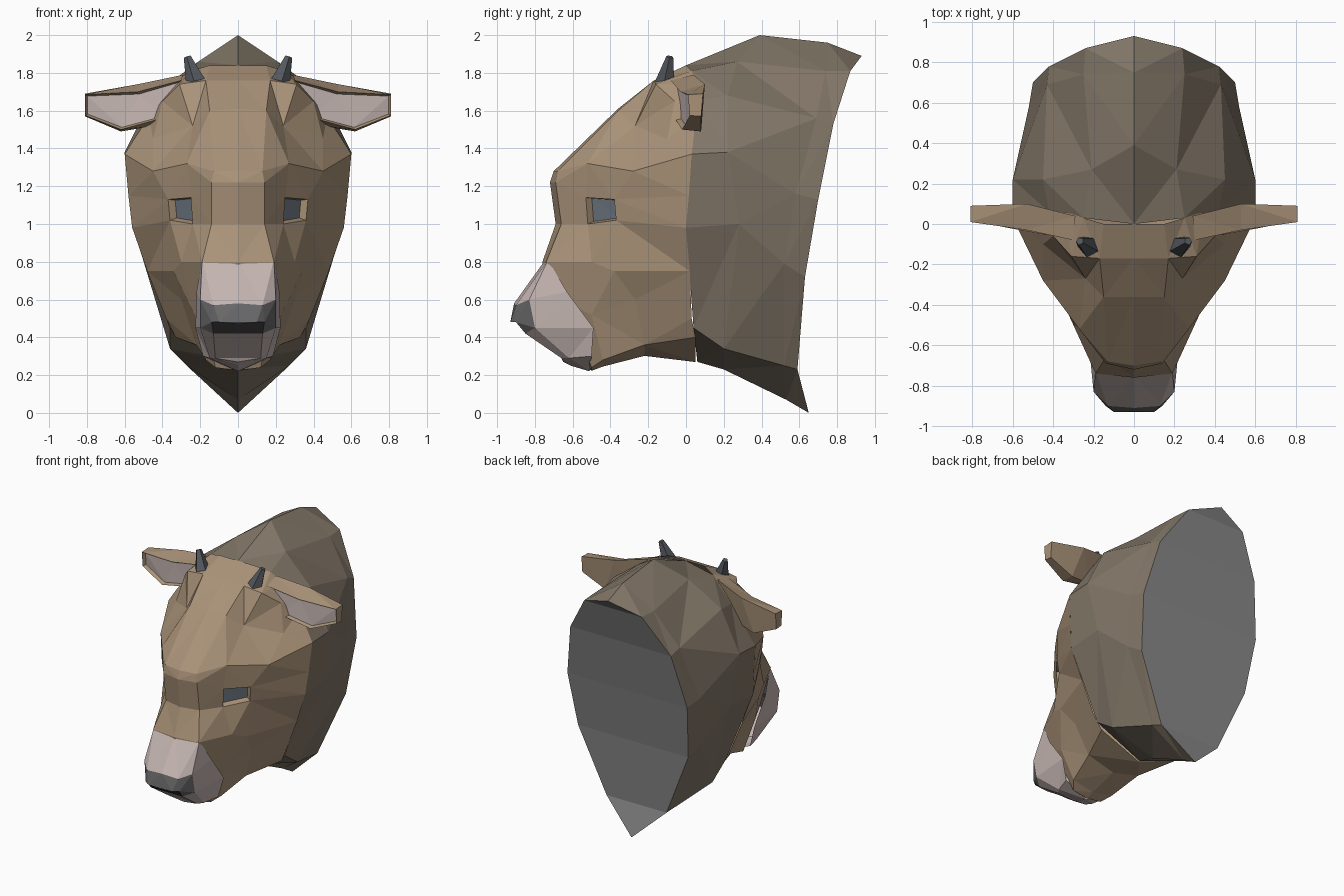
import bpy, bmesh
from mathutils import Vector

if "Cube" in bpy.data.objects:
    bpy.data.objects.remove(bpy.data.objects["Cube"])


def mat(name, rgb):
    m = bpy.data.materials.new(name)
    m.diffuse_color = (*rgb, 1)
    m.use_nodes = True
    m.node_tree.nodes["Principled BSDF"].inputs["Base Color"].default_value = m.diffuse_color
    return m


TAN = mat("tan_hide", (0.40, 0.29, 0.19))
NECK = mat("neck_hide", (0.22, 0.18, 0.135))
PALE = mat("pale_skin", (0.55, 0.46, 0.44))
GREY = mat("grey_nose", (0.14, 0.14, 0.145))
DARK = mat("dark_mouth", (0.035, 0.035, 0.035))
HORN = mat("horn", (0.09, 0.10, 0.115))
EYE = mat("eye", (0.16, 0.19, 0.23))
CUT = mat("cut_face", (0.25, 0.25, 0.25))


def finish(name, bm, mats):
    """Triangulate a right-hand half and mirror it over x."""
    bmesh.ops.remove_doubles(bm, verts=bm.verts, dist=0.0005)
    bmesh.ops.triangulate(bm, faces=bm.faces[:])
    me = bpy.data.meshes.new(name)
    bm.to_mesh(me)
    bm.free()
    for m in mats:
        me.materials.append(m)
    ob = bpy.data.objects.new(name, me)
    bpy.context.collection.objects.link(ob)
    mod = ob.modifiers.new("mirror", 'MIRROR')
    mod.use_clip = True
    mod.merge_threshold = 0.001
    return ob


def loft(rows, ring=False, flip=False):
    """Skin rows of points; returns the bmesh, its verts and a face grid."""
    bm = bmesh.new()
    vs = [[bm.verts.new(p) for p in r] for r in rows]
    n = len(rows[0])
    grid = []
    for a, b in zip(vs, vs[1:]):
        line = []
        for j in range(n if ring else n - 1):
            k = (j + 1) % n
            q = [a[j], b[j], b[k], a[k]]
            line.append(bm.faces.new(q[::-1] if flip else q))
        grid.append(line)
    bm.normal_update()
    return bm, vs, grid


def to_middle(row, drop=0.0):
    """Copy of a row pulled onto the centre plane, to close a half shape."""
    return [(0, y, z - drop * x * x) for x, y, z in row]


# Head: rows run from crown to jaw, columns from the middle to the neck
skull = [
    [(0, 0, 1.84), (.15, 0, 1.84), (.25, .03, 1.81), (.34, .06, 1.74), (.42, .06, 1.65)],
    [(0, -.17, 1.76), (.17, -.17, 1.76), (.31, -.16, 1.74), (.40, -.06, 1.65), (.47, .05, 1.57)],
    [(0, -.36, 1.61), (.15, -.36, 1.60), (.24, -.27, 1.52), (.45, -.10, 1.45), (.55, .04, 1.45)],
    [(0, -.70, 1.28), (.13, -.68, 1.28), (.27, -.52, 1.32), (.45, -.28, 1.28), (.60, .03, 1.37)],
]
face = [
    [(0, -.72, 1.22), (.14, -.69, 1.22), (.25, -.53, 1.14), (.37, -.38, 1.13), (.58, .015, 1.15)],
    [(0, -.69, 1.0), (.14, -.66, 1.0), (.24, -.52, 1.0), (.36, -.37, 1.02), (.56, 0, .98)],
    [(0, -.76, .80), (.19, -.74, .80), (.30, -.50, .80), (.34, -.38, .75), (.48, .02, .75)],
    [(0, -.76, .60), (.19, -.62, .58), (.23, -.50, .52), (.30, -.27, .60), (.38, .03, .50)],
    [(0, -.51, .23), (.12, -.50, .24), (.17, -.44, .28), (.22, -.22, .36), (.33, .05, .40)],
]
bm, vs, grid = loft(skull + face + [to_middle(face[-1], 1.2)])
# Eyes are sunk into one facet on each side
eye = grid[4][2]
bmesh.ops.inset_individual(bm, faces=[eye], thickness=0.012, depth=-0.04)
eye.material_index = 1
finish("head", bm, [TAN, EYE])

# Neck: three rings and the flat cut at the back
neck = [
    [(0, 0, 1.84), (.25, .03, 1.81), (.42, .06, 1.65), (.60, .03, 1.37), (.56, 0, .98), (.36, .04, .45), (0, .06, .27)],
    [(0, .39, 2.0), (.21, .27, 1.86), (.45, .22, 1.68), (.60, .22, 1.38), (.56, .28, 1.0), (.36, .20, .34), (0, .20, .23)],
    [(0, .75, 1.96), (.25, .74, 1.81), (.43, .69, 1.56), (.52, .58, 1.16), (.49, .52, .79), (.27, .52, .25), (0, .53, .07)],
    [(0, .93, 1.89), (.24, .87, 1.81), (.42, .78, 1.53), (.50, .70, 1.13), (.46, .63, .72), (.25, .59, .23), (0, .65, 0)],
]
bm, vs, grid = loft(neck + [to_middle(neck[-1])], flip=True)
for f in grid[-1]:
    f.material_index = 1
finish("neck", bm, [NECK, CUT])

# Muzzle: pale sleeve, grey nose rim and dark mouth
muzzle = [
    [(0, -.745, .81), (.19, -.73, .81), (.22, -.63, .64), (.225, -.49, .45), (.185, -.50, .30), (0, -.51, .22)],
    [(0, -.91, .58), (.13, -.90, .57), (.20, -.83, .60), (.20, -.80, .45), (.15, -.62, .29), (0, -.61, .25)],
    [(0, -.93, .47), (.10, -.93, .48), (.14, -.90, .48), (.13, -.85, .42), (.12, -.66, .29), (0, -.65, .27)],
]
bm, vs, grid = loft(muzzle + [to_middle(muzzle[-1])])
for i, line in enumerate(grid):
    for f in line:
        if i and f.calc_center_median().z > 0.37:
            f.material_index = i
finish("muzzle", bm, [PALE, GREY, DARK])

# Ears: tapering box with a hollow pale front
ear = [
    [(.30, -.08, 1.76), (.29, .04, 1.79), (.44, .04, 1.52), (.40, -.06, 1.56)],
    [(.53, -.03, 1.70), (.53, .10, 1.74), (.62, .08, 1.49), (.62, -.02, 1.50)],
    [(.81, .01, 1.685), (.81, .09, 1.69), (.81, .08, 1.57), (.81, .02, 1.575)],
]
bm, vs, grid = loft(ear, ring=True)
bm.faces.new(vs[-1][::-1])
bm.normal_update()
inner = [line[3] for line in grid]
bmesh.ops.inset_region(bm, faces=inner, thickness=0.012, depth=-0.025, use_boundary=True)
for f in inner:
    f.material_index = 1
finish("ears", bm, [TAN, PALE])

# Horns: short leaning five-sided stubs
bm = bmesh.new()
base, tip = Vector((.222, -.11, 1.75)), Vector((.268, -.085, 1.885))
axis = tip - base
bmesh.ops.create_cone(bm, cap_ends=True, segments=5, radius1=.055, radius2=.02, depth=axis.length)
bmesh.ops.rotate(bm, verts=bm.verts, matrix=axis.to_track_quat('Z', 'Y').to_matrix())
bmesh.ops.translate(bm, verts=bm.verts, vec=(base + tip) / 2)
finish("horns", bm, [HORN])
